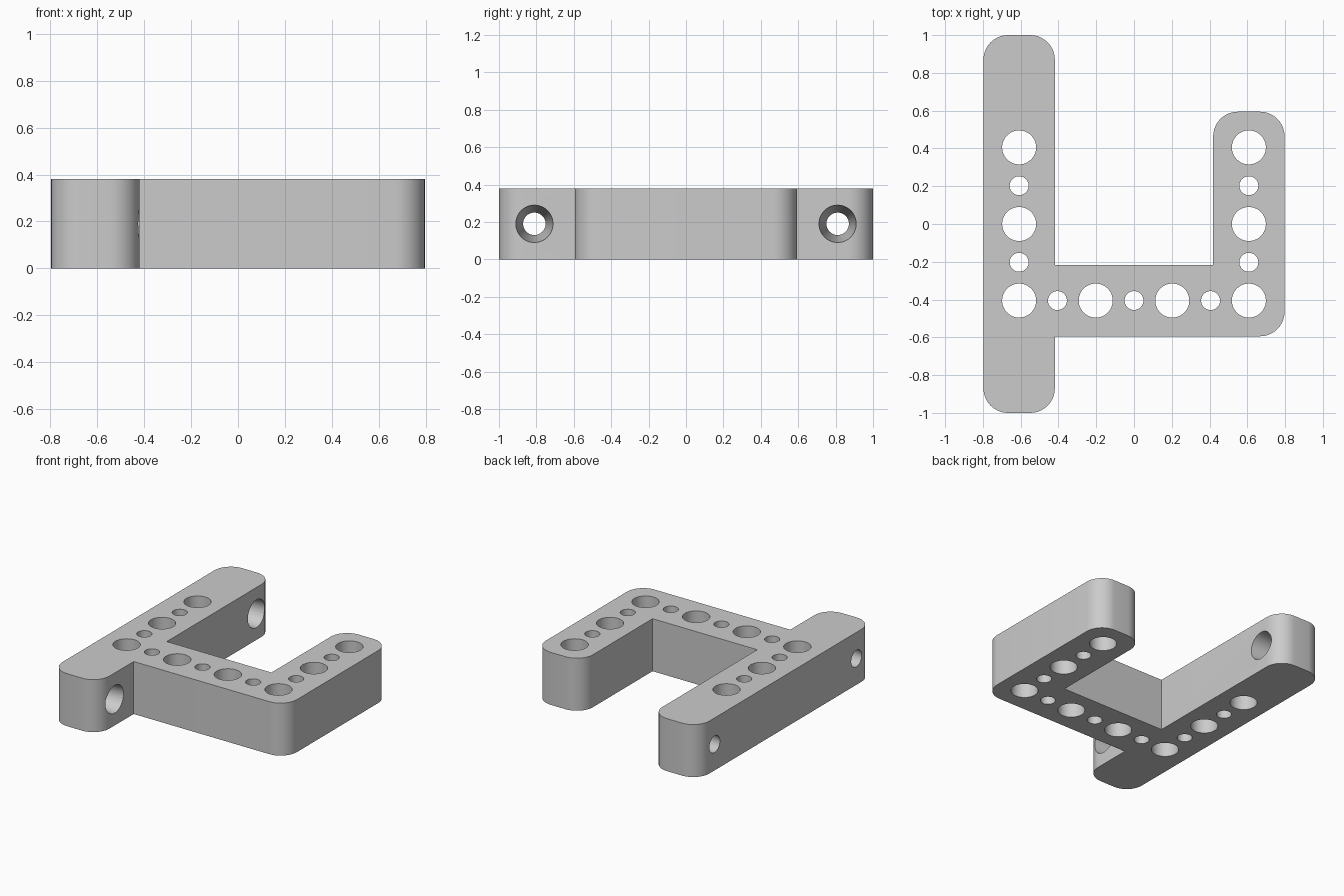
import bpy
import bmesh
from math import radians, pi, cos, sin
from mathutils import Matrix, Vector

default_cube = bpy.data.objects.get("Cube")
if default_cube:
    bpy.data.objects.remove(default_cube, do_unlink=True)

PITCH = 0.2027            # spacing of the hole grid
HALF = 0.189              # half the beam width
HEIGHT = 0.38
RADIUS = 0.13             # rounded corner radius
BIG, SMALL = 0.09, 0.05   # vertical hole radii
ARM = 3 * PITCH           # x of the two arms
ROW = -2 * PITCH          # y of the cross beam


def new_object(name, bm):
    bmesh.ops.recalc_face_normals(bm, faces=bm.faces)
    mesh = bpy.data.meshes.new(name)
    bm.to_mesh(mesh)
    bm.free()
    obj = bpy.data.objects.new(name, mesh)
    bpy.context.collection.objects.link(obj)
    return obj


def rounded_outline(corners, steps=10):
    """Replace each flagged right-angle corner by an arc."""
    points = []
    for i, (x, y, is_round) in enumerate(corners):
        here = Vector((x, y))
        if not is_round:
            points.append(here)
            continue
        before = (Vector(corners[i - 1][:2]) - here).normalized()
        after = (Vector(corners[(i + 1) % len(corners)][:2]) - here).normalized()
        centre = here + RADIUS * (before + after)
        for k in range(steps + 1):
            a = pi / 2 * k / steps
            points.append(centre - RADIUS * (after * cos(a) + before * sin(a)))
    return points


# Bracket body: long bar, cross beam and short arm in one outline
outer, inner = ARM + HALF, ARM - HALF
corners = [
    (-outer, -1, True), (-inner, -1, True),
    (-inner, ROW - HALF, False), (outer, ROW - HALF, True),
    (outer, -ROW + HALF, True), (inner, -ROW + HALF, True),
    (inner, ROW + HALF, False), (-inner, ROW + HALF, False),
    (-inner, 1, True), (-outer, 1, True),
]
bm = bmesh.new()
base = bm.faces.new([bm.verts.new((p.x, p.y, 0)) for p in rounded_outline(corners)])
top = bmesh.ops.extrude_face_region(bm, geom=[base])
bmesh.ops.translate(bm, vec=(0, 0, HEIGHT),
                    verts=[v for v in top["geom"] if isinstance(v, bmesh.types.BMVert)])
body = new_object("bracket_body", bm)

# Vertical holes, alternating large and small along the three beams
bm = bmesh.new()
holes = [(i * PITCH, ROW, BIG if i % 2 else SMALL) for i in range(-3, 4)]
for side in (-ARM, ARM):
    holes += [(side, j * PITCH, SMALL if j % 2 else BIG) for j in range(-1, 3)]
for x, y, r in holes:
    bmesh.ops.create_cone(bm, cap_ends=True, segments=48, radius1=r, radius2=r,
                          depth=HEIGHT * 2,
                          matrix=Matrix.Translation((x, y, HEIGHT / 2)))

# Tapered side holes through both ends of the long bar
for y in (-4 * PITCH, 4 * PITCH):
    bmesh.ops.create_cone(bm, cap_ends=True, segments=48, radius1=0.058, radius2=0.102,
                          depth=HALF * 2 + 0.04,
                          matrix=Matrix.Translation((-ARM, y, HEIGHT / 2))
                          @ Matrix.Rotation(radians(90), 4, "Y"))
cutter = new_object("hole_cutter", bm)
cutter.hide_render = True

# Cut the holes, then drop the cutter
bpy.context.view_layer.objects.active = body
body.select_set(True)
cut = body.modifiers.new("holes", "BOOLEAN")
cut.operation = "DIFFERENCE"
cut.solver = "EXACT"
cut.object = cutter
bpy.ops.object.modifier_apply(modifier=cut.name)
bpy.data.objects.remove(cutter, do_unlink=True)

# Plain grey finish
grey = bpy.data.materials.new("light_grey")
grey.use_nodes = True
colour = (0.6, 0.6, 0.6, 1)
grey.diffuse_color = colour
grey.node_tree.nodes["Principled BSDF"].inputs["Base Color"].default_value = colour
body.data.materials.clear()
body.data.materials.append(grey)

bpy.ops.object.select_all(action="DESELECT")
body.select_set(True)
bpy.ops.object.shade_smooth_by_angle(angle=radians(30))
